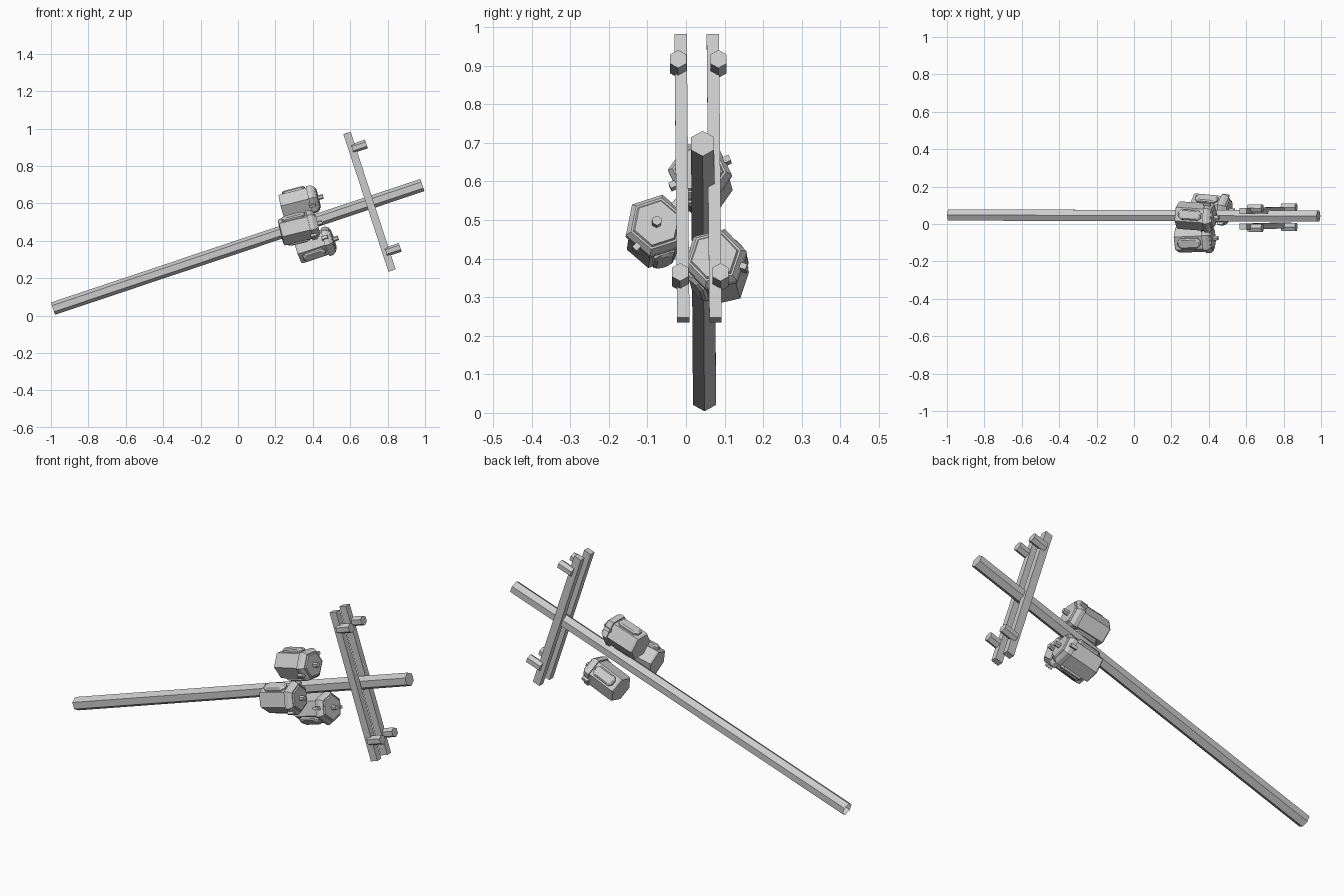
import bpy, bmesh
from math import cos, sin, radians, pi
from mathutils import Vector, Matrix

if "Cube" in bpy.data.objects:
    bpy.data.objects.remove(bpy.data.objects["Cube"])


def frame(a, b):
    """Matrix at a: local z runs to b, local x follows world y."""
    w = (Vector(b) - Vector(a)).normalized()
    e1 = Vector((0, 1, 0))
    e1 = (e1 - w * e1.dot(w)).normalized()
    e2 = w.cross(e1)
    m = Matrix((e1, e2, w)).transposed().to_4x4()
    m.translation = Vector(a)
    return m


def finish(name, bm, matrix):
    bmesh.ops.recalc_face_normals(bm, faces=bm.faces)
    me = bpy.data.meshes.new(name)
    bm.to_mesh(me)
    bm.free()
    me.transform(matrix)
    ob = bpy.data.objects.new(name, me)
    bpy.context.collection.objects.link(ob)
    return ob


def lathe(name, profile, matrix, phase=0, sides=6, open_start=False):
    """Faceted solid from (height, radius) pairs."""
    bm = bmesh.new()
    rings = [[bm.verts.new((r * cos(phase + 2 * pi * i / sides),
                            r * sin(phase + 2 * pi * i / sides), t))
              for i in range(sides)] for t, r in profile]
    for lo, hi in zip(rings, rings[1:]):
        for i in range(sides):
            j = (i + 1) % sides
            bm.faces.new((lo[i], lo[j], hi[j], hi[i]))
    if not open_start:
        bm.faces.new(rings[0][::-1])
    bm.faces.new(rings[-1])
    return finish(name, bm, matrix)


def box(name, size, matrix):
    bm = bmesh.new()
    bmesh.ops.create_cube(bm, size=1, matrix=Matrix.Diagonal((*size, 1)))
    return finish(name, bm, matrix)


def panel(name, length, width, depth, matrix):
    """Long octagonal plate with a chamfered rim; local x points outward."""
    bm = bmesh.new()
    rings = []
    for x, k in ((-0.008, 0), (depth * 0.6, 0), (depth, 0.007)):
        l, w, c = length / 2 - k, width / 2 - k, width * 0.28
        pts = [(w, l - c), (w - c, l), (c - w, l), (-w, l - c),
               (-w, c - l), (c - w, -l), (w - c, -l), (w, c - l)]
        rings.append([bm.verts.new((x, p, q)) for p, q in pts])
    for lo, hi in zip(rings, rings[1:]):
        for i in range(8):
            j = (i + 1) % 8
            bm.faces.new((lo[i], lo[j], hi[j], hi[i]))
    bm.faces.new(rings[0])
    bm.faces.new(rings[-1])
    return finish(name, bm, matrix)


# Leaning pole, open at the foot
foot, tip = Vector((-0.989, 0.048, 0.037)), Vector((0.986, 0.043, 0.698))
lathe("pole", [(0, 0.0345), ((tip - foot).length, 0.0345)],
      frame(foot, tip), phase=pi / 2, open_start=True)

# Pair of crossarms with hexagonal insulators
d = (tip - foot).normalized()
for side, y in (("front", -0.0105), ("back", 0.073)):
    low, high = Vector((0.8235, y + 0.0035, 0.241)), Vector((0.583, y - 0.0035, 0.976))
    mid, u = (low + high) / 2, (high - low).normalized()
    box("crossarm_" + side, (0.032, 0.041, (high - low).length),
        frame(low, high) @ Matrix.Translation((0, 0, (high - low).length / 2)))
    offset = -0.007 if side == "front" else 0.014
    for end, s in (("upper", 0.298), ("lower", -0.283)):
        p = mid + u * s + Vector((0, offset, 0))
        lathe(f"insulator_{side}_{end}", [(0, 0.0245), (0.08, 0.0245)],
              frame(p, p + d), phase=pi / 2)

# Transformer cans: base centre, cap centre, vertex angle, panel angle, lug angle
cans = {
    "front": ((0.229, -0.084, 0.444), (0.432, -0.076, 0.494), 19, 109, 49),
    "top": ((0.234, 0.048, 0.580), (0.428, 0.034, 0.630), -5, 85, 25),
    "back": ((0.320, 0.092, 0.345), (0.512, 0.073, 0.408), 12, 42, -18),
}
for name, (a, b, vert, face, lug) in cans.items():
    m = frame(a, b)
    # Body with chamfered base, overhanging lid and top stud
    lathe("transformer_can_" + name,
          [(0, 0.069), (0.008, 0.074), (0.155, 0.074), (0.155, 0.083),
           (0.178, 0.083), (0.195, 0.070), (0.195, 0.064), (0.201, 0.060)],
          m, phase=radians(vert))
    lathe("stud_" + name, [(0.19, 0.013), (0.228, 0.013)], m, phase=pi / 6)
    # Raised panels on two opposite faces
    for k, ang in enumerate((face, face + 180)):
        pm = m @ Matrix.Rotation(radians(ang), 4, 'Z') @ Matrix.Translation((0.064, 0, 0.083))
        panel(f"side_panel_{name}_{k}", 0.125, 0.056, 0.016, pm)
    # Small lid clamps
    for k, ang in enumerate((lug, lug + 180)):
        lm = m @ Matrix.Rotation(radians(ang), 4, 'Z') @ Matrix.Translation((0.075, 0, 0.166))
        box(f"lid_clamp_{name}_{k}", (0.022, 0.016, 0.034), lm)
